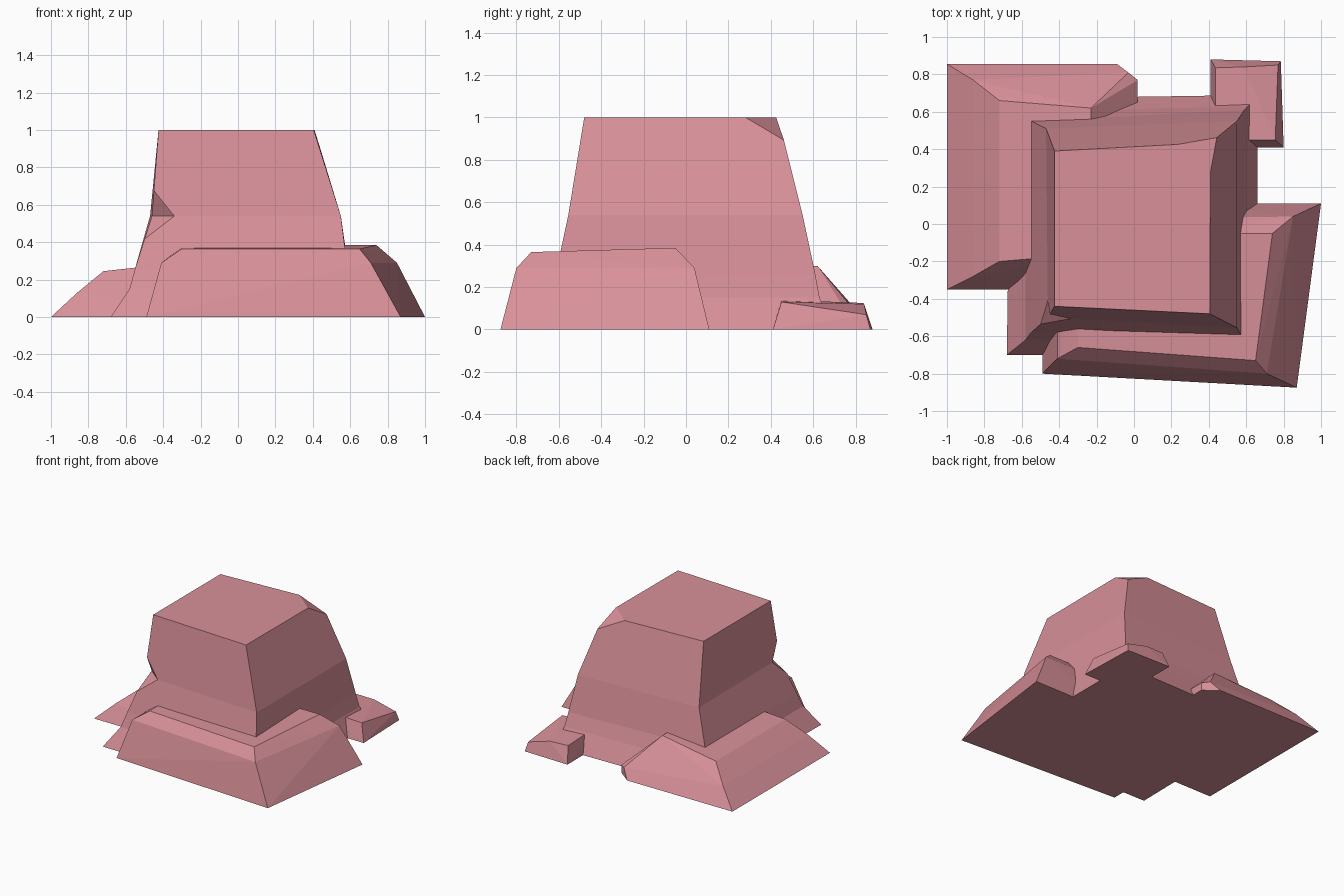
import bpy, bmesh
from mathutils import Vector

if "Cube" in bpy.data.objects:
    bpy.data.objects.remove(bpy.data.objects["Cube"])

pink = bpy.data.materials.new("dusty pink rock")
pink.diffuse_color = (0.69, 0.28, 0.32, 1)
pink.use_nodes = True
pink.node_tree.nodes["Principled BSDF"].inputs["Base Color"].default_value = pink.diffuse_color


def finish(name, bm):
    bmesh.ops.recalc_face_normals(bm, faces=bm.faces)
    me = bpy.data.meshes.new(name)
    bm.to_mesh(me)
    bm.free()
    me.materials.append(pink)
    ob = bpy.data.objects.new(name, me)
    bpy.context.collection.objects.link(ob)
    return ob


def hull(name, points):
    """Faceted convex boulder around a few corner points."""
    bm = bmesh.new()
    for p in points:
        bm.verts.new(p)
    res = bmesh.ops.convex_hull(bm, input=bm.verts)
    loose = [v for v in bm.verts if not v.link_faces]
    bmesh.ops.delete(bm, geom=loose, context='VERTS')
    bmesh.ops.dissolve_limit(bm, angle_limit=0.02, verts=bm.verts, edges=bm.edges)
    return finish(name, bm)


# Main rock: flared stack of four-cornered rings (front left, front right, back right, back left)
rings = [
    (0.00, [(-.68, -.70), (.66, -.71), (.66, .69), (-.66, .67)]),
    (0.15, [(-.58, -.62), (.60, -.64), (.61, .63), (-.58, .60)]),
    (0.26, [(-.55, -.58), (.585, -.615), (.59, .61), (-.55, .55)]),
    (0.54, [(-.46, -.50), (.55, -.555), (.55, .55), (-.47, .51)]),
    (1.00, [(-.425, -.44), (.405, -.48), (.41, .435), (-.425, .39)]),
]
bm = bmesh.new()
loops = [[bm.verts.new((x, y, z)) for x, y in pts] for z, pts in rings]
for lo, hi in zip(loops, loops[1:]):
    for i in range(4):
        j = (i + 1) % 4
        bm.faces.new((lo[i], lo[j], hi[j], hi[i]))
bm.faces.new(loops[0][::-1])
bm.faces.new(loops[-1])
# chipped top corner at back right
a, b, c = Vector((.41, .28, 1)), Vector((.24, .42, 1)), Vector((.44, .45, .90))
n = (b - a).cross(c - a).normalized()
if n.z < 0:
    n = -n
bmesh.ops.bisect_plane(bm, geom=bm.verts[:] + bm.edges[:] + bm.faces[:],
                       plane_co=a, plane_no=n, clear_outer=True)
bmesh.ops.holes_fill(bm, edges=[e for e in bm.edges if e.is_boundary], sides=0)
body = finish("main_rock", bm)

# Wedge-shaped notch in the front left corner
p, q = Vector((-.33, -.515, .54)), Vector((-.47, -.40, .54))
mid, along = (p + q) / 2, (p - q)
ends = (mid + along, mid - along)
up, low = Vector((-.452, -.482, .68)), Vector((-.505, -.54, .41))
wedge = list(ends)
for tip in (up, low):
    wedge += [e + (tip - mid) * 1.8 for e in ends]
cutter = hull("notch_cutter", wedge)
cutter.hide_render = True
cutter.hide_viewport = True
mod = body.modifiers.new("notch", 'BOOLEAN')
mod.operation = 'DIFFERENCE'
mod.solver = 'EXACT'
mod.object = cutter

# Left rear ledge
hull("left_ledge", [
    (-1, -.35, 0), (-1, .855, 0), (-.09, .855, 0), (.02, .77, 0), (.02, .4, 0), (0, -.35, 0),
    (.02, .77, .06), (-.03, .81, .07), (.02, .4, .06), (-.86, .77, .13), (-.86, -.28, .13),
    (-.72, -.20, .245), (-.72, .66, .245), (-.23, .62, .30), (-.23, -.16, .30)])

# Ledge wrapping the front and right
hull("front_right_ledge", [
    (-.49, -.80, 0), (.87, -.875, 0), (1, .11, 0), (.2, .11, 0), (-.49, -.3, 0),
    (-.41, -.72, .29), (.71, -.80, .29), (.85, .04, .29), (.2, .03, .29), (-.41, -.3, .29),
    (-.30, -.66, .365), (.65, -.73, .365), (.74, -.05, .385), (.2, -.05, .385), (-.30, -.3, .375)])

# Small slab at the back right
hull("small_slab", [
    (.41, .88, 0), (.785, .87, 0), (.80, .41, 0), (.41, .41, 0),
    (.435, .835, .125), (.59, .84, .12), (.77, .85, .07), (.755, .45, .13), (.435, .45, .14)])
